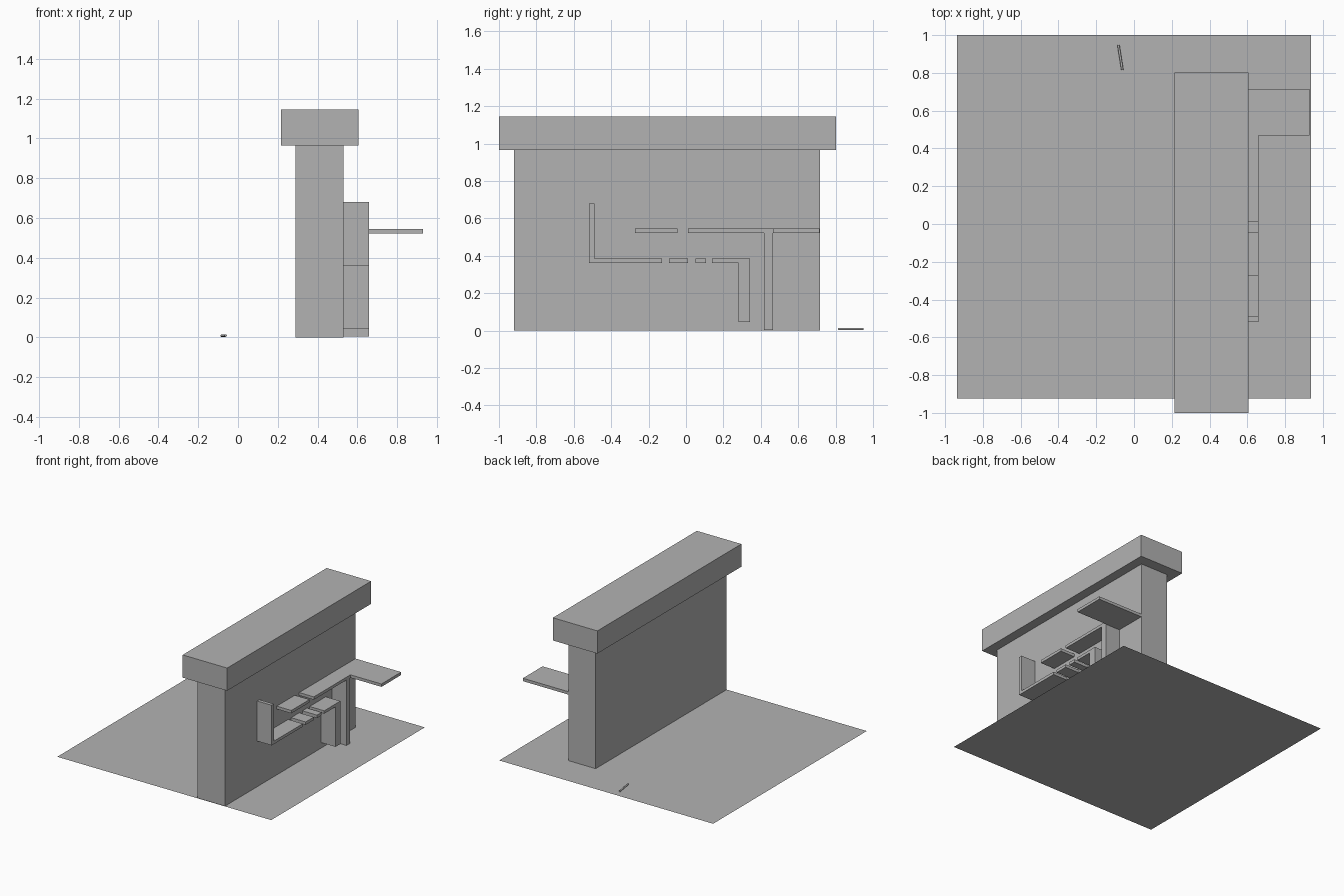
import bpy
import bmesh
import math
from mathutils import Matrix

cube = bpy.data.objects.get("Cube")
if cube:
    bpy.data.objects.remove(cube, do_unlink=True)

# One plain grey for everything
GREY = (0.448, 0.448, 0.448, 1.0)
grey = bpy.data.materials.new("plain_grey")
grey.use_nodes = True
grey.diffuse_color = GREY
grey.node_tree.nodes["Principled BSDF"].inputs["Base Color"].default_value = GREY


def add_object(name, bm):
    mesh = bpy.data.meshes.new(name)
    bm.to_mesh(mesh)
    bm.free()
    mesh.materials.append(grey)
    obj = bpy.data.objects.new(name, mesh)
    bpy.context.collection.objects.link(obj)
    return obj


def box(name, x, y, z):
    """Box spanning the (low, high) pairs x, y and z."""
    bm = bmesh.new()
    spans = (x, y, z)
    centre = [(a + b) / 2 for a, b in spans]
    size = [b - a for a, b in spans]
    bmesh.ops.create_cube(bm, size=1, matrix=Matrix.Translation(centre) @ Matrix.Diagonal((*size, 1)))
    return add_object(name, bm)


# Ground sheet
bm = bmesh.new()
bmesh.ops.create_grid(bm, x_segments=1, y_segments=1, size=1,
                      matrix=Matrix.Translation((0, 0.038, 0)) @ Matrix.Diagonal((0.938, 0.962, 1, 1)))
add_object("ground_sheet", bm)

# Wall and its overhanging cap
box("wall", (0.29, 0.53), (-0.92, 0.717), (0, 0.965))
box("wall_cap", (0.215, 0.605), (-1, 0.803), (0.965, 1.145))

# Everything on the wall shares the same depth
DEPTH = (0.53, 0.658)
UPPER = (0.522, 0.545)
LOWER = (0.362, 0.385)

# Upper shelves, with a wing reaching outwards
box("upper_shelf_short", DEPTH, (-0.272, -0.045), UPPER)
box("upper_shelf_long", DEPTH, (0.01, 0.468), UPPER)
box("upper_shelf_wing", (0.53, 0.93), (0.468, 0.715), UPPER)
box("upper_shelf_post", DEPTH, (0.418, 0.465), (0.004, 0.522))

# Lower row of shelves
for i, span in enumerate([(-0.518, -0.128), (-0.092, 0.01), (0.05, 0.108), (0.14, 0.342)]):
    box(f"lower_shelf_{i + 1}", DEPTH, span, LOWER)
box("lower_shelf_upright", DEPTH, (-0.518, -0.49), (0.385, 0.68))
box("lower_shelf_leg", DEPTH, (0.282, 0.342), (0.045, 0.362))

# Small rod lying on the ground
bm = bmesh.new()
bmesh.ops.create_cone(bm, cap_ends=True, segments=16, radius1=0.006, radius2=0.006, depth=0.134,
                      matrix=Matrix.Translation((-0.072, 0.881, 0.009))
                      @ Matrix.Rotation(math.radians(9), 4, 'Z')
                      @ Matrix.Rotation(math.radians(90), 4, 'X'))
rod = add_object("small_rod", bm)
bpy.context.view_layer.objects.active = rod
rod.select_set(True)
bpy.ops.object.shade_smooth_by_angle()
